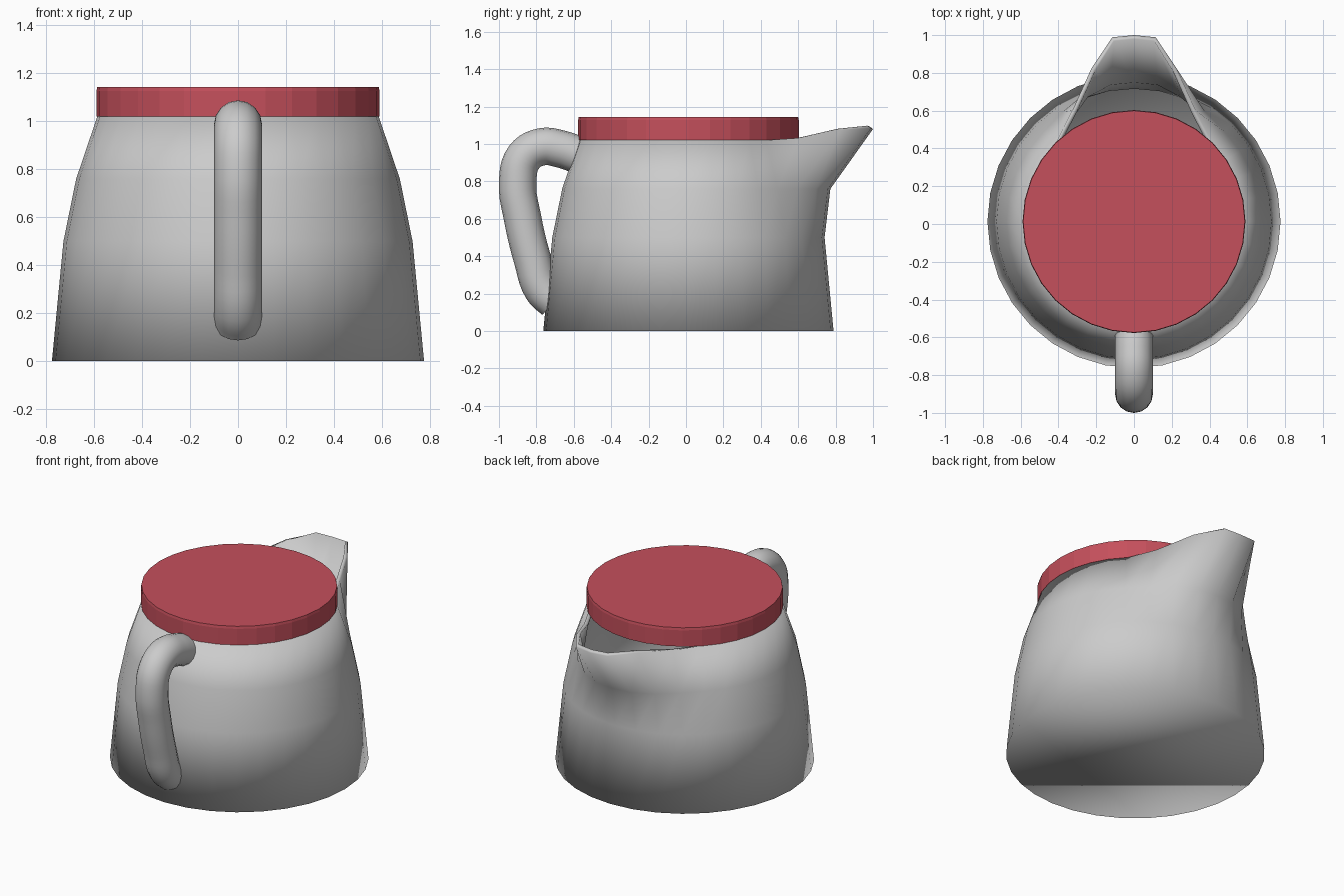
import bpy, bmesh, math

if "Cube" in bpy.data.objects:
    bpy.data.objects.remove(bpy.data.objects["Cube"])

CY = 0.013   # centre of the round body along y
SEG = 32


def material(name, rgb):
    m = bpy.data.materials.new(name)
    m.diffuse_color = (*rgb, 1)
    m.use_nodes = True
    m.node_tree.nodes["Principled BSDF"].inputs["Base Color"].default_value = m.diffuse_color
    return m


def lathe(name, rows, mat, cap_top, shift=None):
    """Stack rings of (z, radius); shift moves a vertex by ring and angular step from +y."""
    bm = bmesh.new()
    rings = []
    for k, (z, r) in enumerate(rows):
        ring = []
        for i in range(SEG):
            a = math.pi / 2 + 2 * math.pi * i / SEG
            dy, dz = shift(k, min(i, SEG - i)) if shift else (0, 0)
            ring.append(bm.verts.new((r * math.cos(a), CY + r * math.sin(a) + dy, z + dz)))
        rings.append(ring)
    for lo, hi in zip(rings, rings[1:]):
        for i in range(SEG):
            j = (i + 1) % SEG
            bm.faces.new((lo[i], lo[j], hi[j], hi[i]))
    bm.faces.new(rings[0][::-1])
    if cap_top:
        bm.faces.new(rings[-1])
    me = bpy.data.meshes.new(name)
    bm.to_mesh(me)
    bm.free()
    me.materials.append(mat)
    ob = bpy.data.objects.new(name, me)
    bpy.context.collection.objects.link(ob)
    return ob


grey = material("light grey", (0.6, 0.6, 0.6))
red = material("lid red", (0.56, 0.08, 0.107))

# Jug body: the upper rings are pulled out along +y to form the spout
PULL_Y = {0: 0.40, 1: 0.40, 2: 0.27, 3: 0.10}
PULL_Z = {0: 0.06, 1: 0.065, 2: 0.055, 3: 0.012}


def spout(ring, step):
    if ring == 3:
        return PULL_Y.get(step, 0), PULL_Z.get(step, 0)
    if ring == 2:
        return PULL_Y.get(step, 0) * 0.21, 0
    return 0, 0


body = lathe("jug_body", [(0, 0.776), (0.5, 0.728), (0.76, 0.675), (1.02, 0.587)],
             grey, False, spout)
for p in body.data.polygons:
    p.use_smooth = True
wall = body.modifiers.new("wall", 'SOLIDIFY')
wall.thickness = 0.025
wall.offset = -1

# Lid: flat disc with a thin top edge
lathe("lid", [(1.02, 0.59), (1.127, 0.59), (1.143, 0.587)], red, True)

# Handle: round tube on the front side
path = [(-0.585, 0.945), (-0.67, 0.973), (-0.77, 0.985), (-0.865, 0.93), (-0.9, 0.8),
        (-0.873, 0.6), (-0.82, 0.38), (-0.765, 0.22), (-0.7, 0.16)]
cu = bpy.data.curves.new("handle", 'CURVE')
cu.dimensions = '3D'
cu.bevel_depth = 0.1
cu.bevel_resolution = 6
cu.resolution_u = 5
cu.use_fill_caps = True
sp = cu.splines.new('BEZIER')
sp.bezier_points.add(len(path) - 1)
for bp, (y, z) in zip(sp.bezier_points, path):
    bp.co = (0, y, z)
    bp.handle_left_type = bp.handle_right_type = 'AUTO'
cu.materials.append(grey)
handle = bpy.data.objects.new("handle", cu)
bpy.context.collection.objects.link(handle)
bpy.context.view_layer.objects.active = handle
handle.select_set(True)
bpy.ops.object.convert(target='MESH')
bpy.ops.object.shade_smooth_by_angle()
